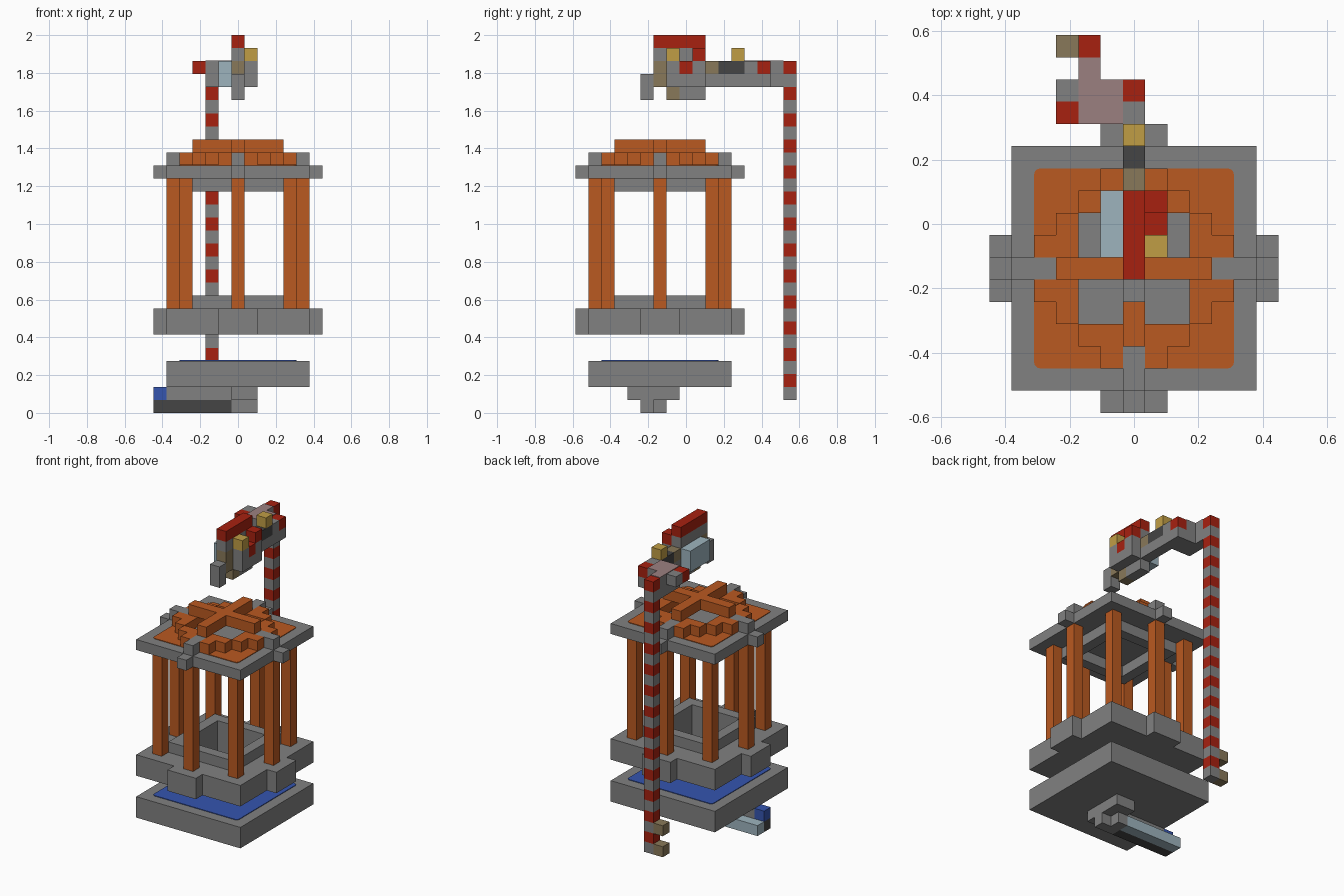
import bpy
import bmesh
from mathutils import Matrix, Vector

if "Cube" in bpy.data.objects:
    bpy.data.objects.remove(bpy.data.objects["Cube"], do_unlink=True)

UNIT = 2 / 29          # edge length of one block
BACK_SHIFT = -2        # tower axis sits two blocks in front of the origin


def material(name, *rgb):
    mat = bpy.data.materials.new(name)
    mat.use_nodes = True
    mat.diffuse_color = (*rgb, 1)
    mat.node_tree.nodes["Principled BSDF"].inputs["Base Color"].default_value = (*rgb, 1)
    return mat


stone = material("stone grey", .22, .22, .22)
wood = material("orange wood", .49, .1, .015)
red = material("red", .39, .015, .005)
water = material("water blue", .035, .09, .43)
dark = material("dark grey", .058, .058, .058)
pale = material("pale blue", .34, .455, .515)
tan = material("tan", .25, .19, .1)
gold = material("gold", .53, .34, .06)
rose = material("rose grey", .33, .216, .216)


def blocks(name, mat, *ranges):
    """One object from boxes; each box is an inclusive block range in x, y, z."""
    bm = bmesh.new()
    for box in ranges:
        spans = [s if isinstance(s, tuple) else (s, s) for s in box]
        size = Vector([b - a + 1 for a, b in spans]) * UNIT
        mid = Vector([(a + b) / 2 for a, b in spans])
        mid += Vector((0, BACK_SHIFT, .5))
        bmesh.ops.create_cube(bm, size=1,
                              matrix=Matrix.Translation(mid * UNIT) @ Matrix.Diagonal((*size, 1)))
    return finish(name, mat, bm)


def finish(name, mat, bm):
    mesh = bpy.data.meshes.new(name)
    bm.to_mesh(mesh)
    bm.free()
    mesh.materials.append(mat)
    obj = bpy.data.objects.new(name, mesh)
    bpy.context.collection.objects.link(obj)
    return obj


def plate(name, mat, x, y, level, thick=.004, corner=0):
    """Thin inlay lying on top of a block level."""
    size = Vector(((x[1] - x[0] + 1) * UNIT, (y[1] - y[0] + 1) * UNIT, thick))
    mid = Vector(((x[0] + x[1]) / 2 * UNIT, ((y[0] + y[1]) / 2 + BACK_SHIFT) * UNIT,
                  level * UNIT + thick / 2))
    bm = bmesh.new()
    bmesh.ops.create_cube(bm, size=1, matrix=Matrix.Translation(mid) @ Matrix.Diagonal((*size, 1)))
    if corner:
        upright = [e for e in bm.edges if abs(e.verts[0].co.z - e.verts[1].co.z) > thick / 2]
        bmesh.ops.bevel(bm, geom=upright, offset=corner, segments=3, profile=.5, affect="EDGES")
    return finish(name, mat, bm)


def frame(outer, inner, z):
    """Four boxes around a square opening."""
    o, i = outer, inner
    return [((-o, o), (i + 1, o), z), ((-o, o), (-o, -i - 1), z),
            ((i + 1, o), (-i, i), z), ((-o, -i - 1), (-i, i), z)]


def four_ways(a, b, half, z):
    """Arms from a to b on each of the four sides."""
    across = (-half, half)
    return [(across, (a, b), z), (across, (-b, -a), z),
            ((a, b), across, z), ((-b, -a), across, z)]


SQUARE = (-5, 5)
INLAY = (-4, 4)
CENTRE = (-2, 2)

# Basin and the tool hanging beneath it
blocks("basin", stone, (SQUARE, SQUARE, (2, 3)))
plate("basin_water", water, INLAY, INLAY, 4, corner=.02)
blocks("under_handle", stone, ((-5, 1), -1, 1), ((0, 1), (-2, 1), 1),
       (0, (-1, 0), 0), (1, -1, 0))
blocks("under_blade_dark", dark, ((-6, -1), -1, 0))
blocks("under_blade_pale", pale, ((-6, -1), 0, 0))
blocks("blade_tip", water, (-6, -1, 1))

# Open platform with a raised curb
blocks("platform", stone, *frame(5, 2, (6, 7)), *four_ways(6, 6, 1, (6, 7)))
blocks("platform_curb", stone, *frame(3, 2, 8))

# Eight posts
POST = (8, 17)
corners = [(x, y, POST) for x in INLAY for y in INLAY]
blocks("posts", wood, *corners, *four_ways(5, 5, 0, POST))

# Roof slab, inlays and end studs
blocks("roof_slab", stone, (SQUARE, SQUARE, 18), *four_ways(6, 6, 0, 18))
blocks("roof_under_curb", stone, *frame(3, 2, 17))
plate("roof_inlay", wood, INLAY, INLAY, 19, corner=.02)
plate("roof_centre", stone, CENTRE, CENTRE, 19, thick=.008)
blocks("roof_studs", stone, *four_ways(4, 5, 0, 19))

# Stepped round ring and crossed beams on the roof
reach = range(-4, 5)
ring = [(x, y, 19) for x in reach for y in reach
        if max(abs(x), abs(y)) >= 3 and abs(x) + abs(y) <= 5
        and (abs(x), abs(y)) not in {(4, 0), (0, 4)}]
blocks("roof_ring", wood, *ring)
blocks("roof_beams", wood, ((-3, 3), 0, 20), (0, (-3, 3), 20))

# Striped pole
blocks("pole_red", red, *[(-2, 10, k) for k in range(2, 27, 2)])
blocks("pole_grey", stone, *[(-2, 10, k) for k in range(1, 26, 2)])
blocks("pole_pegs", tan, (-3, 10, 1), (-3, 10, 3))

# Arm from the pole to the head
blocks("arm", stone, (-2, 9, (25, 26)), ((-2, 0), (7, 8), 25), ((-2, -1), (7, 8), 26),
       (0, (4, 6), 25), (0, 7, 26), (-3, 8, 26))
plate("arm_top", rose, (-2, -1), (7, 8), 27)
plate("arm_top_end", rose, (-2, -2), (9, 9), 27)
blocks("arm_red_ends", red, (-3, 7, 26), (0, 8, 26))
blocks("arm_collar", dark, (0, (5, 6), 26))
blocks("arm_knob", gold, (0, 6, 27))
blocks("arm_neck", tan, (0, 4, 26))

# Head at the end of the arm
blocks("head_core", stone, (0, (1, 3), (25, 27)), (0, 0, 27), (0, (2, 3), 24))
blocks("head_side", stone, (1, (1, 3), 25), (1, 1, 26), (1, 3, 26))
blocks("head_crest", red, (0, (0, 3), 28))
blocks("head_red_side", red, (1, 2, 26), (1, 3, 27))
blocks("head_gold_side", gold, (1, 1, 27))
blocks("head_pale_side", pale, (-1, (1, 3), (25, 26)))
blocks("head_face", tan, (0, 0, (25, 26)), (0, 1, 24))
blocks("head_hook", stone, (0, -1, (24, 25)))
